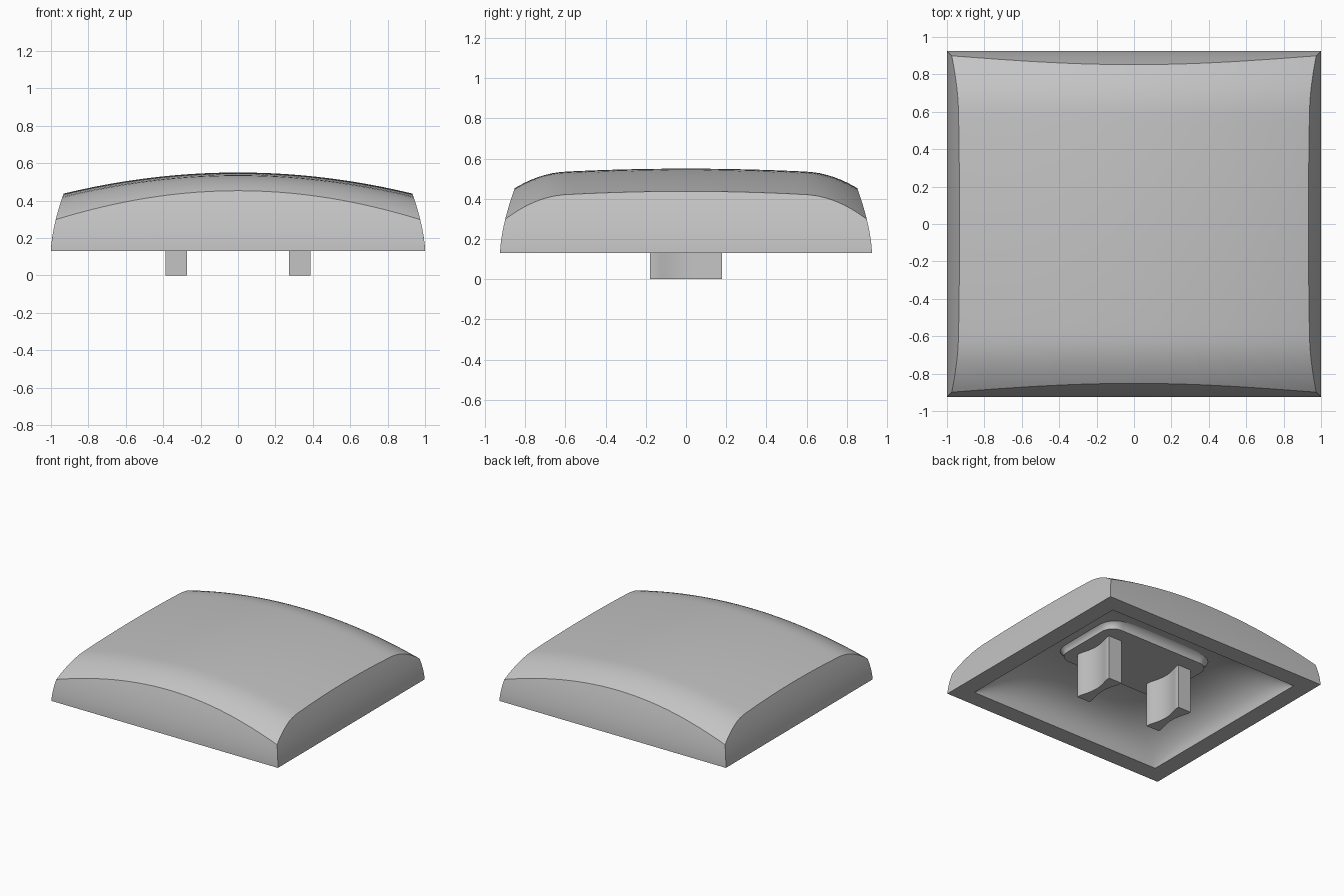
import bpy, bmesh, math

if "Cube" in bpy.data.objects:
    bpy.data.objects.remove(bpy.data.objects["Cube"])

BASE, CROWN = 0.13, 0.55          # rim height and highest point of the cap
HALF_X, HALF_Y = 1.0, 0.925
WALL = 0.14
N = 40                            # grid steps across the cap

grey = bpy.data.materials.new("plain grey")
grey.use_nodes = True
grey.diffuse_color = (0.55, 0.55, 0.55, 1)
grey.node_tree.nodes["Principled BSDF"].inputs["Base Color"].default_value = grey.diffuse_color


def finish(bm, name):
    bmesh.ops.remove_doubles(bm, verts=bm.verts, dist=1e-5)
    bmesh.ops.recalc_face_normals(bm, faces=bm.faces)
    mesh = bpy.data.meshes.new(name)
    bm.to_mesh(mesh)
    bm.free()
    mesh.materials.append(grey)
    obj = bpy.data.objects.new(name, mesh)
    bpy.context.collection.objects.link(obj)
    bpy.ops.object.select_all(action='DESELECT')
    obj.select_set(True)
    bpy.context.view_layer.objects.active = obj
    bpy.ops.object.shade_smooth_by_angle(angle=math.radians(30))
    return obj


def patch(bm, point, nu, nv):
    """Grid of quads through point(i, j)."""
    rows = [[bm.verts.new(point(i, j)) for i in range(nu + 1)] for j in range(nv + 1)]
    for a, b in zip(rows, rows[1:]):
        for i in range(nu):
            bm.faces.new((a[i], a[i + 1], b[i + 1], b[i]))


def loft(bm, rings):
    """Closed outline rings joined in order, with both ends capped."""
    loops = [[bm.verts.new(p) for p in ring] for ring in rings]
    count = len(loops[0])
    for a, b in zip(loops, loops[1:]):
        for i in range(count):
            k = (i + 1) % count
            bm.faces.new((a[i], a[k], b[k], b[i]))
    bm.faces.new(loops[0])
    bm.faces.new(loops[-1])


def spread(i):
    return math.sin((2 * i / N - 1) * math.pi / 2)


def wall_point(u, v, z):
    inset = 0.065 * (max(z - BASE, 0) / 0.3) ** 1.6
    return u * (HALF_X - inset), v * (HALF_Y - inset), z


def crown_height(x, y):
    d = max(abs(y) - 0.6, 0)
    flat = 0.015 * (min(abs(y), 0.6) / 0.6) ** 2
    return CROWN - 0.13 * x * x - flat - 0.05 * d - 1.1 * d * d


def crown_point(u, v):
    z = CROWN
    for _ in range(25):
        x, y, _z = wall_point(u, v, z)
        z = crown_height(x, y)
    return wall_point(u, v, z)


def cavity_point(u, v):
    rise = math.sqrt(max((1 - u ** 4) * (1 - v ** 4), 0))
    return u * (HALF_X - WALL), v * (HALF_Y - WALL), BASE + 0.29 * rise


# Cap shell: crowned top, curved walls, flat rim, domed cavity
bm = bmesh.new()
patch(bm, lambda i, j: crown_point(spread(i), spread(j)), N, N)
patch(bm, lambda i, j: cavity_point(spread(i), spread(j)), N, N)
STEPS = 10
for side in (lambda t: (t, -1), lambda t: (t, 1), lambda t: (-1, t), lambda t: (1, t)):
    def wall(i, j):
        u, v = side(spread(i))
        top = crown_point(u, v)[2]
        return wall_point(u, v, BASE + (top - BASE) * j / STEPS)

    def rim(i, j):
        u, v = side(spread(i))
        return wall_point(u, v, BASE) if j == 0 else cavity_point(u, v)

    patch(bm, wall, N, STEPS)
    patch(bm, rim, N, 1)
finish(bm, "cap_shell")


# Mounting pad under the ceiling, flaring into it with a fillet
def rounded_rectangle(hx, hy, r, z):
    ring = []
    for k, (sx, sy) in enumerate(((1, 1), (-1, 1), (-1, -1), (1, -1))):
        for s in range(9):
            a = (k + s / 8) * math.pi / 2
            ring.append((sx * (hx - r) + r * math.cos(a), sy * (hy - r) + r * math.sin(a), z))
    return ring


bm = bmesh.new()
rings = []
for s in range(9):
    a = s / 8 * math.pi / 2
    flare = 0.08 * (1 - math.cos(a))
    rings.append(rounded_rectangle(0.47 + flare, 0.3 + flare, 0.1 + flare, 0.355 + 0.067 * math.sin(a)))
loft(bm, rings)
finish(bm, "mounting_pad")


# Two stems with hollowed long sides
def stem_outline(cx, z):
    ys = [-0.18 + 0.36 * i / 16 for i in range(17)]
    half = [0.058 - 0.03 * math.cos(math.pi / 2 * min(abs(y) / 0.15, 1)) for y in ys]
    right = [(cx + h, y, z) for h, y in zip(half, ys)]
    left = [(cx - h, y, z) for h, y in zip(half, ys)]
    return right + left[::-1]


for name, cx in (("left_stem", 0.33), ("right_stem", -0.33)):
    bm = bmesh.new()
    loft(bm, [stem_outline(cx, 0), stem_outline(cx, 0.37)])
    finish(bm, name)
